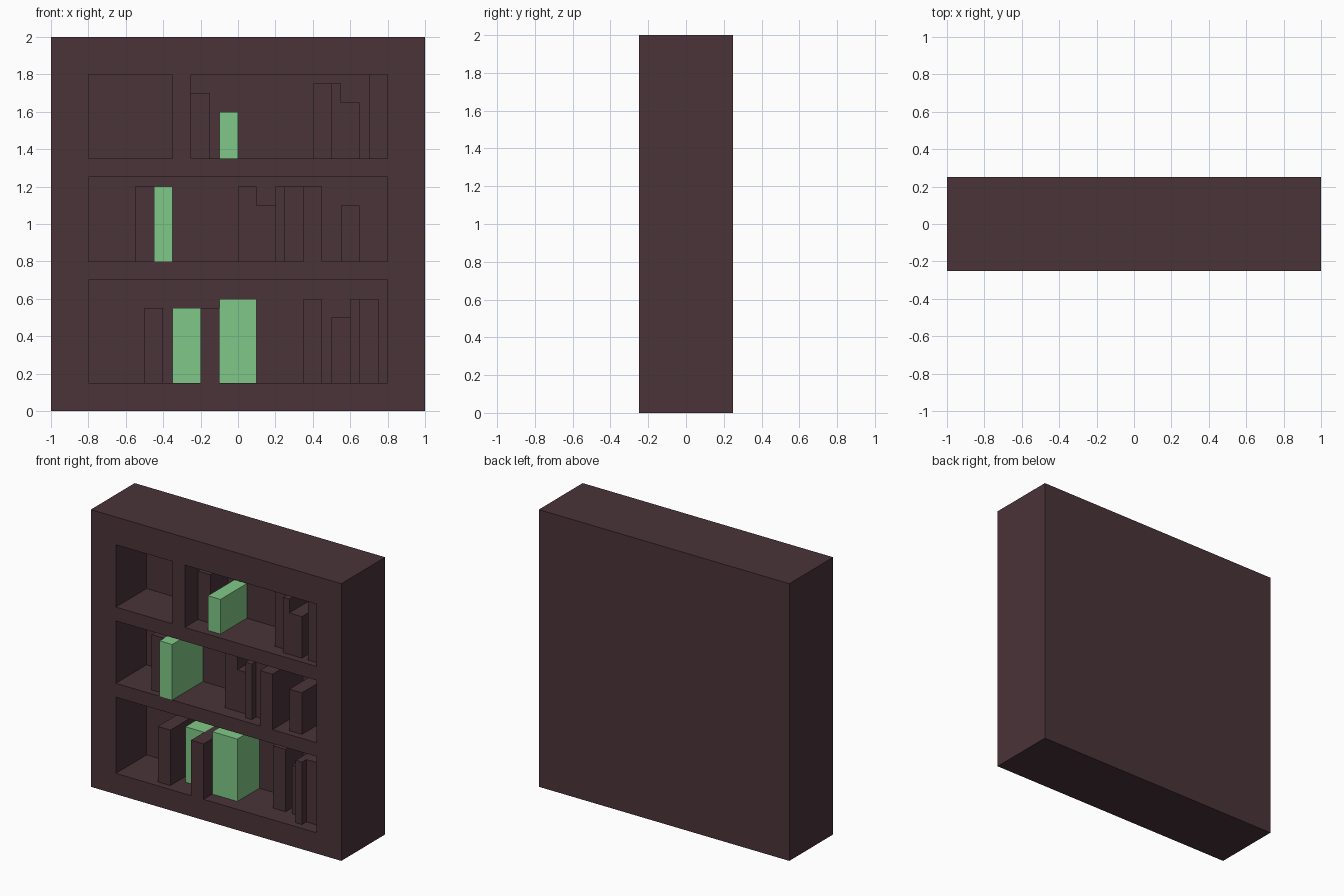
import bpy

if "Cube" in bpy.data.objects:
    bpy.data.objects.remove(bpy.data.objects["Cube"])

BACK = 0.10  # inner back wall of the niches


def material(name, rgb):
    m = bpy.data.materials.new(name)
    m.diffuse_color = (*rgb, 1)
    m.use_nodes = True
    m.node_tree.nodes["Principled BSDF"].inputs["Base Color"].default_value = m.diffuse_color
    return m


wood = material("dark_brown", (0.067, 0.033, 0.040))
green = material("light_green", (0.216, 0.584, 0.246))


def box(name, x0, x1, y0, y1, z0, z1, mat=None):
    bpy.ops.mesh.primitive_cube_add(
        size=1, location=((x0 + x1) / 2, (y0 + y1) / 2, (z0 + z1) / 2))
    ob = bpy.context.object
    ob.name = name
    ob.scale = (x1 - x0, y1 - y0, z1 - z0)
    bpy.ops.object.transform_apply(location=True, rotation=False, scale=True)
    if mat:
        ob.data.materials.append(mat)
    return ob


# Bookcase: solid block with four niches cut into the front
case = box("bookcase", -1, 1, -0.25, 0.25, 0, 2, wood)
niches = [(-0.8, 0.8, 0.15, 0.70), (-0.8, 0.8, 0.80, 1.25),
          (-0.8, -0.35, 1.35, 1.80), (-0.25, 0.8, 1.35, 1.80)]
for x0, x1, z0, z1 in niches:
    cutter = box("niche_cutter", x0, x1, -0.4, BACK, z0, z1)
    cutter.hide_render = True
    mod = case.modifiers.new("niche", 'BOOLEAN')
    mod.operation = 'DIFFERENCE'
    mod.solver = 'EXACT'
    mod.object = cutter
    bpy.context.view_layer.objects.active = case
    bpy.ops.object.modifier_apply(modifier=mod.name)
    bpy.data.objects.remove(cutter)

# Books per shelf: left, right, top, front y, colour
shelves = {
    "bottom": (0.15, [
        (-0.50, -0.40, 0.55, -0.20, wood), (-0.35, -0.20, 0.55, -0.10, green),
        (-0.20, -0.10, 0.55, -0.25, wood), (-0.10, 0.10, 0.60, -0.15, green),
        (0.35, 0.45, 0.60, -0.10, wood), (0.50, 0.60, 0.50, -0.10, wood),
        (0.60, 0.65, 0.60, -0.20, wood), (0.65, 0.75, 0.60, -0.15, wood)]),
    "middle": (0.80, [
        (-0.55, -0.45, 1.20, -0.20, wood), (-0.45, -0.35, 1.20, -0.25, green),
        (0.00, 0.10, 1.20, -0.15, wood), (0.10, 0.20, 1.10, -0.15, wood),
        (0.20, 0.25, 1.20, -0.20, wood), (0.25, 0.35, 1.20, -0.15, wood),
        (0.35, 0.45, 1.20, -0.25, wood), (0.55, 0.65, 1.10, -0.20, wood)]),
    "top": (1.35, [
        (-0.25, -0.15, 1.70, -0.10, wood), (-0.10, 0.00, 1.60, -0.20, green),
        (0.40, 0.50, 1.75, -0.15, wood), (0.50, 0.55, 1.75, -0.20, wood),
        (0.55, 0.65, 1.65, -0.20, wood), (0.70, 0.80, 1.80, -0.20, wood)]),
}
for shelf, (floor, books) in shelves.items():
    for i, (x0, x1, top, front, mat) in enumerate(books, 1):
        box(f"{shelf}_book_{i}", x0, x1, front, BACK, floor, top, mat)
